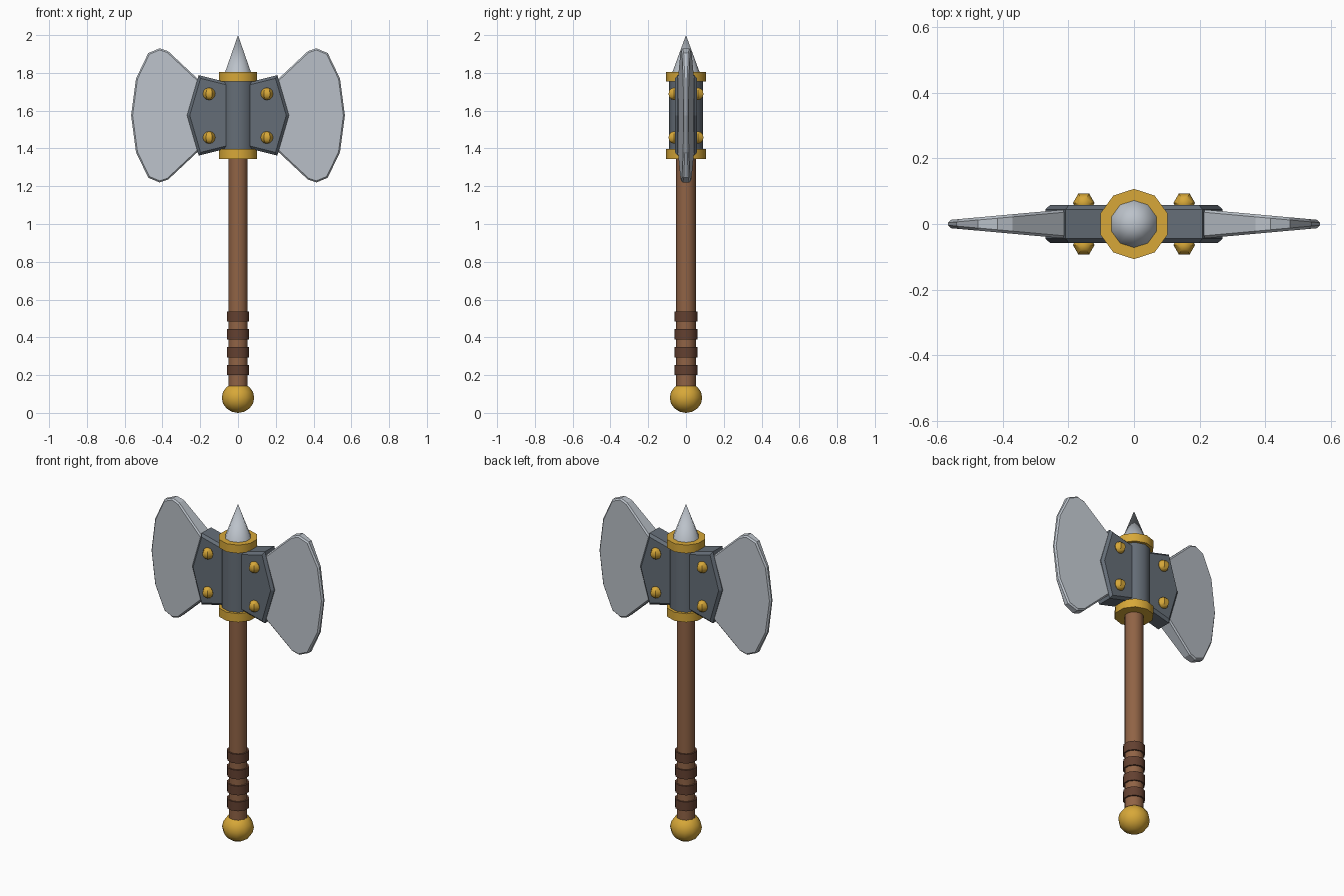
import bpy, bmesh, math
from mathutils import Matrix

if "Cube" in bpy.data.objects:
    bpy.data.objects.remove(bpy.data.objects["Cube"])


def material(name, rgb):
    m = bpy.data.materials.new(name)
    m.diffuse_color = (*rgb, 1)
    m.use_nodes = True
    m.node_tree.nodes["Principled BSDF"].inputs["Base Color"].default_value = m.diffuse_color
    return m


STEEL = material("light steel", (0.50, 0.54, 0.59))
IRON = material("dark iron", (0.13, 0.155, 0.185))
GOLD = material("gold", (0.68, 0.39, 0.04))
WOOD = material("wood", (0.28, 0.125, 0.06))
LEATHER = material("leather", (0.125, 0.052, 0.03))


def finish(bm, name, mat):
    bmesh.ops.recalc_face_normals(bm, faces=bm.faces[:])
    mesh = bpy.data.meshes.new(name)
    bm.to_mesh(mesh)
    bm.free()
    mesh.materials.append(mat)
    ob = bpy.data.objects.new(name, mesh)
    bpy.context.collection.objects.link(ob)
    return ob


def lathe(name, mat, profile, sides=10, phase=math.pi / 2, loc=(0, 0, 0)):
    """Revolve (radius, z) points around z; the ends are capped."""
    bm = bmesh.new()
    rings = []
    for r, z in profile:
        if r == 0:
            rings.append([bm.verts.new((0, 0, z))] * sides)
        else:
            angles = [phase + i * math.tau / sides for i in range(sides)]
            rings.append([bm.verts.new((r * math.cos(a), r * math.sin(a), z)) for a in angles])
    for lo, hi in zip(rings, rings[1:]):
        for i in range(sides):
            j = (i + 1) % sides
            bm.faces.new(list(dict.fromkeys((lo[i], lo[j], hi[j], hi[i]))))
    for end, (r, _) in ((rings[0], profile[0]), (rings[-1], profile[-1])):
        if r:
            bm.faces.new(end)
    bmesh.ops.transform(bm, matrix=Matrix.Translation(loc), verts=bm.verts[:])
    return finish(bm, name, mat)


def tube(name, mat, r, z0, z1):
    return lathe(name, mat, [(r, z0), (r, z1)])


def ball(r, rings, rz=None):
    rz = rz or r
    pts = [(r * math.sin(math.pi * i / rings), -rz * math.cos(math.pi * i / rings))
           for i in range(1, rings)]
    return [(0, -rz)] + pts + [(0, rz)]


def slab(name, mat, outline, side, half_depth, bevel):
    """Bevelled plate from an (x, z) outline; half_depth(x) sets its thickness."""
    bm = bmesh.new()
    front = [bm.verts.new((side * x, -half_depth(x), z)) for x, z in outline]
    back = [bm.verts.new((side * x, half_depth(x), z)) for x, z in outline]
    bm.faces.new(front)
    bm.faces.new(back[::-1])
    n = len(outline)
    for i in range(n):
        j = (i + 1) % n
        bm.faces.new((front[i], back[i], back[j], front[j]))
    bmesh.ops.recalc_face_normals(bm, faces=bm.faces[:])
    rim = [e for e in bm.edges if abs(e.verts[0].co.y + e.verts[1].co.y) > 0.001]
    bmesh.ops.bevel(bm, geom=rim, offset=bevel, segments=1, affect='EDGES', clamp_overlap=True)
    return finish(bm, name, mat)


# Shaft, pommel and grip wraps
tube("handle", WOOD, 0.052, 0.08, 1.40)
lathe("pommel", GOLD, ball(0.086, 8, 0.08), sides=12, loc=(0, 0, 0.08))
for k in range(4):
    z = 0.227 + 0.0945 * k
    tube(f"grip_wrap_{k + 1}", LEATHER, 0.061, z - 0.027, z + 0.027)

# Socket, collars and top spike
tube("socket", IRON, 0.09, 1.36, 1.79)
tube("lower_collar", GOLD, 0.107, 1.345, 1.396)
tube("upper_collar", GOLD, 0.107, 1.755, 1.804)
lathe("top_spike", STEEL, [(0.077, 1.79), (0, 2.0)])

# Outlines: upper half listed, lower half mirrored about the head centre
MID = 1.575


def mirrored(upper):
    return upper + [(x, 2 * MID - z) for x, z in reversed(upper) if z > MID + 0.001]


blade = mirrored([(0.13, 1.69), (0.37, 1.915), (0.415, 1.93), (0.475, 1.905),
                  (0.54, 1.77), (0.566, MID)])
plate = mirrored([(0.05, 1.748), (0.208, 1.788), (0.27, MID)])

# Blades, cheek plates and rivets on both sides
for side, tag in ((-1, "left"), (1, "right")):
    slab(f"{tag}_blade", STEEL, blade, side,
         lambda x: 0.045 - 0.033 * (x - 0.2) / 0.366, 0.008)
    slab(f"{tag}_cheek_plate", IRON, plate, side, lambda x: 0.058, 0.014)
    for z in (1.458, 1.689):
        for y, face in ((-0.064, "front"), (0.064, "back")):
            level = "upper" if z > MID else "lower"
            lathe(f"{tag}_{face}_{level}_rivet", GOLD, ball(0.033, 6), sides=6,
                  phase=0, loc=(side * 0.153, y, z))

# Smooth round parts, keep hard edges
for ob in bpy.context.collection.objects:
    ob.select_set(True)
    bpy.context.view_layer.objects.active = ob
bpy.ops.object.shade_smooth_by_angle(angle=math.radians(40))
for ob in bpy.context.collection.objects:
    if "plate" in ob.name or "blade" in ob.name:
        ob.data.polygons.foreach_set("use_smooth", [False] * len(ob.data.polygons))
